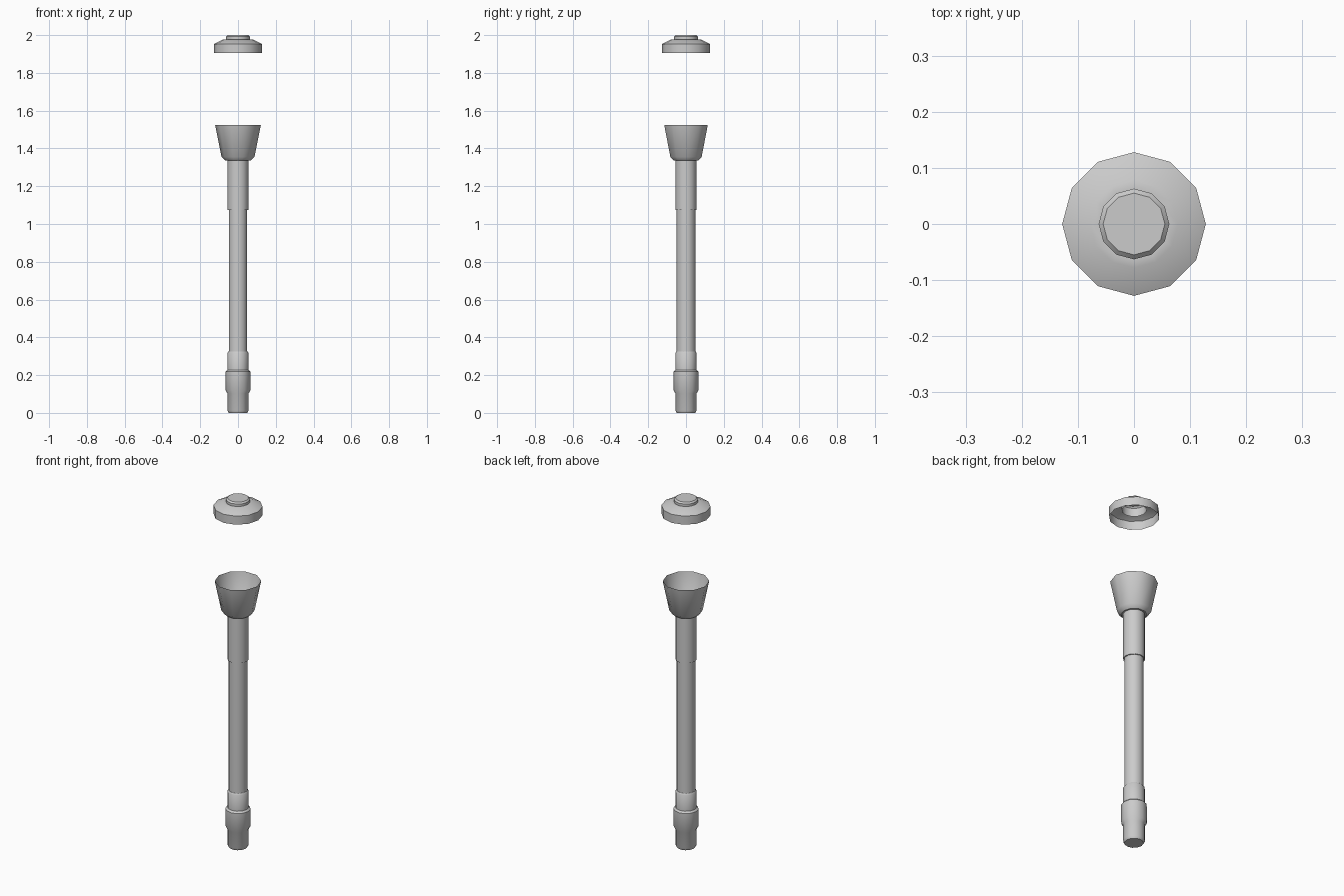
import bpy, bmesh, math

if "Cube" in bpy.data.objects:
    bpy.data.objects.remove(bpy.data.objects["Cube"])


def lathe(name, profile, sides, start=0.0):
    """Spin an (r, z) profile round z; r = 0 ends close with a flat disc."""
    bm = bmesh.new()
    rings = []
    for r, z in profile:
        if r == 0:
            rings.append(None)
            continue
        angles = [start + math.tau * i / sides for i in range(sides)]
        rings.append([bm.verts.new((r * math.cos(a), r * math.sin(a), z)) for a in angles])
    for low, high in zip(rings, rings[1:]):
        if low is None or high is None:
            bm.faces.new(low or high)
            continue
        for i in range(sides):
            j = (i + 1) % sides
            bm.faces.new((low[i], low[j], high[j], high[i]))
    bmesh.ops.recalc_face_normals(bm, faces=bm.faces)
    mesh = bpy.data.meshes.new(name)
    bm.to_mesh(mesh)
    bm.free()
    ob = bpy.data.objects.new(name, mesh)
    bpy.context.collection.objects.link(ob)
    bpy.ops.object.select_all(action='DESELECT')
    ob.select_set(True)
    bpy.context.view_layer.objects.active = ob
    bpy.ops.object.shade_smooth_by_angle(angle=math.radians(38))
    return ob


# Stepped base with raised band
lathe("base_fitting", [(0, 0), (0.049, 0), (0.056, 0.013), (0.056, 0.103), (0.066, 0.12),
                       (0.066, 0.218), (0.056, 0.227), (0.056, 0.318), (0.050, 0.326)], 12)

# Long main tube
lathe("main_tube", [(0.0505, 0.30), (0.0505, 1.34), (0, 1.34)], 10, math.pi / 2)

# Sleeve under the cup
lathe("upper_sleeve", [(0.049, 1.075), (0.056, 1.075), (0.056, 1.345)], 12)

# Open flared cup
lathe("flared_cup", [(0.056, 1.335), (0.066, 1.335), (0.087, 1.355), (0.121, 1.523)], 10)

# Floating cap: hollow skirt and central plug
lathe("cap_skirt", [(0.128, 1.904), (0.128, 1.953), (0.078, 1.978), (0.063, 1.978)], 12)
lathe("cap_plug", [(0.063, 1.945), (0.063, 1.992), (0.055, 2.0), (0, 2.0)], 12)
